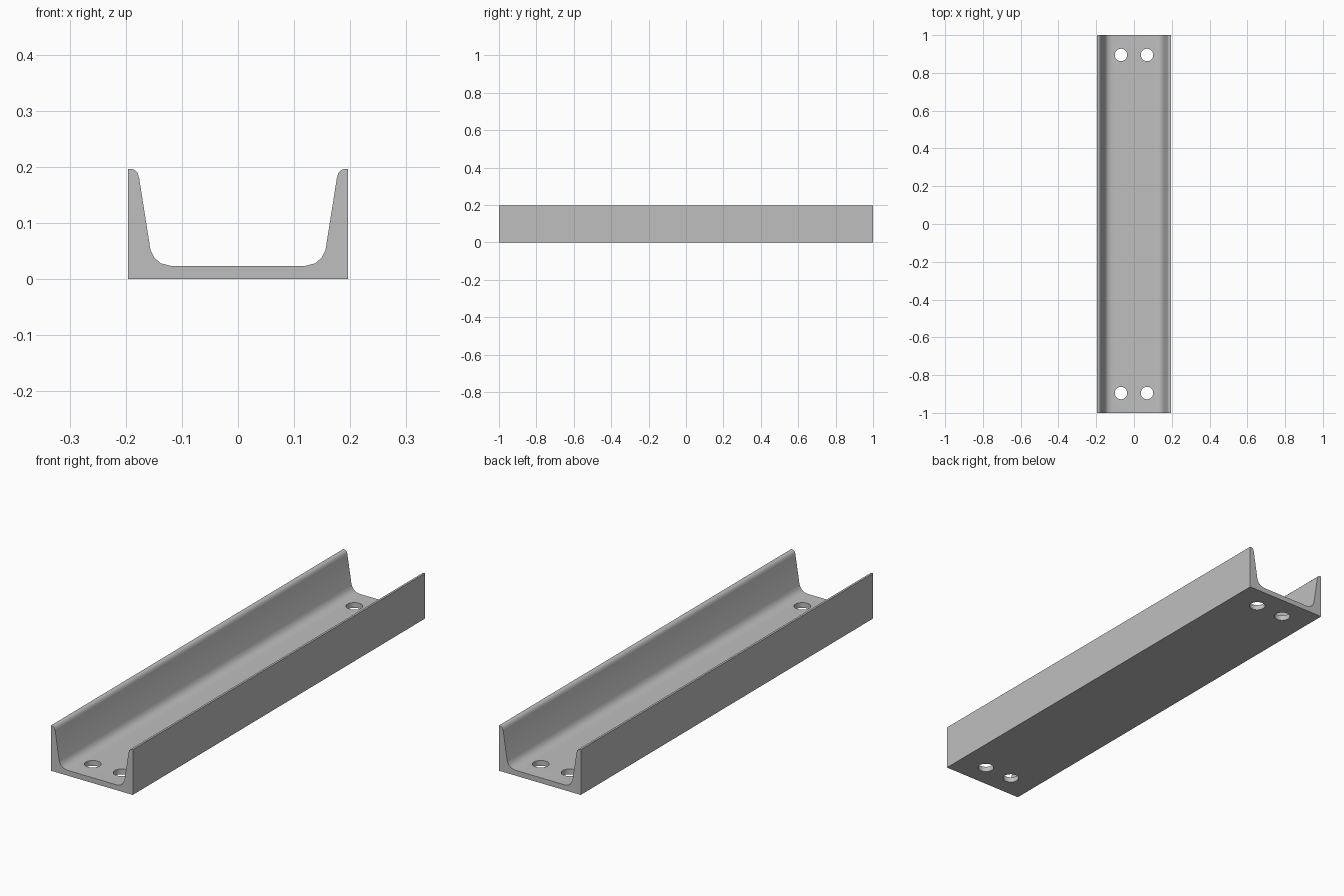
import bpy
import bmesh
import math

cube = bpy.data.objects.get("Cube")
if cube:
    bpy.data.objects.remove(cube, do_unlink=True)

LENGTH = 2.0
HOLE_X, HOLE_Y, HOLE_R = 0.069, 0.895, 0.033

# Single plain grey metal
metal = bpy.data.materials.new("grey_metal")
metal.use_nodes = True
grey = (0.52, 0.52, 0.52, 1.0)
metal.diffuse_color = grey
metal.node_tree.nodes["Principled BSDF"].inputs["Base Color"].default_value = grey


def mesh_object(name, bm):
    bmesh.ops.recalc_face_normals(bm, faces=bm.faces)
    mesh = bpy.data.meshes.new(name)
    bm.to_mesh(mesh)
    bm.free()
    mesh.materials.append(metal)
    obj = bpy.data.objects.new(name, mesh)
    bpy.context.collection.objects.link(obj)
    return obj


# Half section: outer corner, rounded flange tip, tapered inside, root fillet
half = [(0.196, 0), (0.196, 0.196), (0.189, 0.196), (0.184, 0.194),
        (0.179, 0.189), (0.176, 0.179), (0.156, 0.052), (0.149, 0.038),
        (0.138, 0.028), (0.118, 0.023)]
section = half + [(-x, z) for x, z in reversed(half)]

# Channel bar extruded along its length
bm = bmesh.new()
end = bm.faces.new([bm.verts.new((x, -LENGTH / 2, z)) for x, z in section])
extruded = bmesh.ops.extrude_face_region(bm, geom=[end])["geom"]
bmesh.ops.translate(bm, vec=(0, LENGTH, 0),
                    verts=[g for g in extruded if isinstance(g, bmesh.types.BMVert)])
channel = mesh_object("channel_bar", bm)

# Four bolt holes through the web
bm = bmesh.new()
for sx in (-1, 1):
    for sy in (-1, 1):
        drill = bmesh.ops.create_cone(bm, cap_ends=True, segments=32,
                                      radius1=HOLE_R, radius2=HOLE_R, depth=0.2)
        bmesh.ops.translate(bm, vec=(sx * HOLE_X, sy * HOLE_Y, 0), verts=drill["verts"])
cutter = mesh_object("hole_cutter", bm)
cutter.hide_render = True

drill_mod = channel.modifiers.new("bolt_holes", "BOOLEAN")
drill_mod.operation = "DIFFERENCE"
drill_mod.solver = "EXACT"
drill_mod.object = cutter

bpy.ops.object.select_all(action="DESELECT")
channel.select_set(True)
bpy.context.view_layer.objects.active = channel
bpy.ops.object.modifier_apply(modifier=drill_mod.name)
bpy.data.objects.remove(cutter, do_unlink=True)

# Smooth fillets and hole walls, crisp outer edges
bpy.ops.object.shade_smooth_by_angle(angle=math.radians(30))
